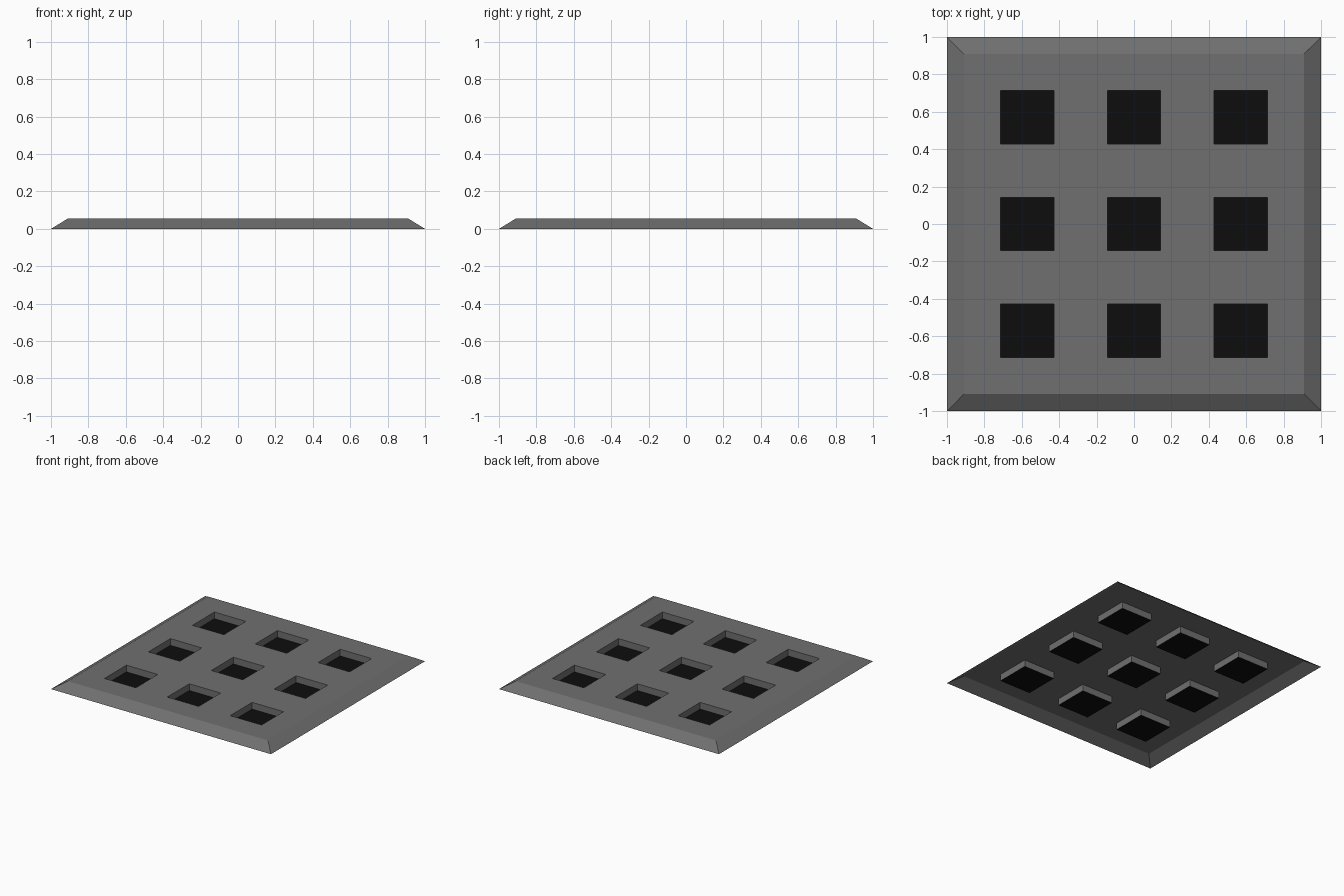
import bpy, bmesh

if "Cube" in bpy.data.objects:
    bpy.data.objects.remove(bpy.data.objects["Cube"])

HEIGHT = 0.055   # plate thickness
RIM = 0.91       # half width of the flat top
U = 1 / 7        # half width of one well


def make_material(name, value):
    m = bpy.data.materials.new(name)
    m.diffuse_color = (value, value, value, 1)
    m.use_nodes = True
    m.node_tree.nodes["Principled BSDF"].inputs["Base Color"].default_value = m.diffuse_color
    return m


def finish(bm, name, mat):
    bmesh.ops.remove_doubles(bm, verts=bm.verts[:], dist=1e-5)
    mesh = bpy.data.meshes.new(name)
    bm.to_mesh(mesh)
    bm.free()
    mesh.materials.append(mat)
    obj = bpy.data.objects.new(name, mesh)
    bpy.context.collection.objects.link(obj)
    return obj


def quad(bm, *points):
    bm.faces.new([bm.verts.new(p) for p in points])


def square(cx, cy, half, z):
    return [(cx - half, cy - half, z), (cx + half, cy - half, z),
            (cx + half, cy + half, z), (cx - half, cy + half, z)]


def band(bm, low, high):
    # four side faces joining two square loops
    for i in range(4):
        j = (i + 1) % 4
        quad(bm, low[i], low[j], high[j], high[i])


grey = make_material("dark grey", 0.16)
black = make_material("black", 0.004)
centres = [-4 * U, 0, 4 * U]

# plate: open-bottomed shell with flat top, sloped rim and well walls
bm = bmesh.new()
lines = [-RIM, -5 * U, -3 * U, -U, U, 3 * U, 5 * U, RIM]
for i in range(7):
    for j in range(7):
        if i % 2 and j % 2:
            continue  # opening of a well
        x0, x1, y0, y1 = lines[i], lines[i + 1], lines[j], lines[j + 1]
        quad(bm, (x0, y0, HEIGHT), (x1, y0, HEIGHT), (x1, y1, HEIGHT), (x0, y1, HEIGHT))
band(bm, square(0, 0, 1, 0), square(0, 0, RIM, HEIGHT))
for cx in centres:
    for cy in centres:
        band(bm, square(cx, cy, U, HEIGHT), square(cx, cy, U, 0))
finish(bm, "plate", grey)

# black floors of the nine wells
bm = bmesh.new()
for cx in centres:
    for cy in centres:
        quad(bm, *square(cx, cy, U, 0))
finish(bm, "well_floors", black)
